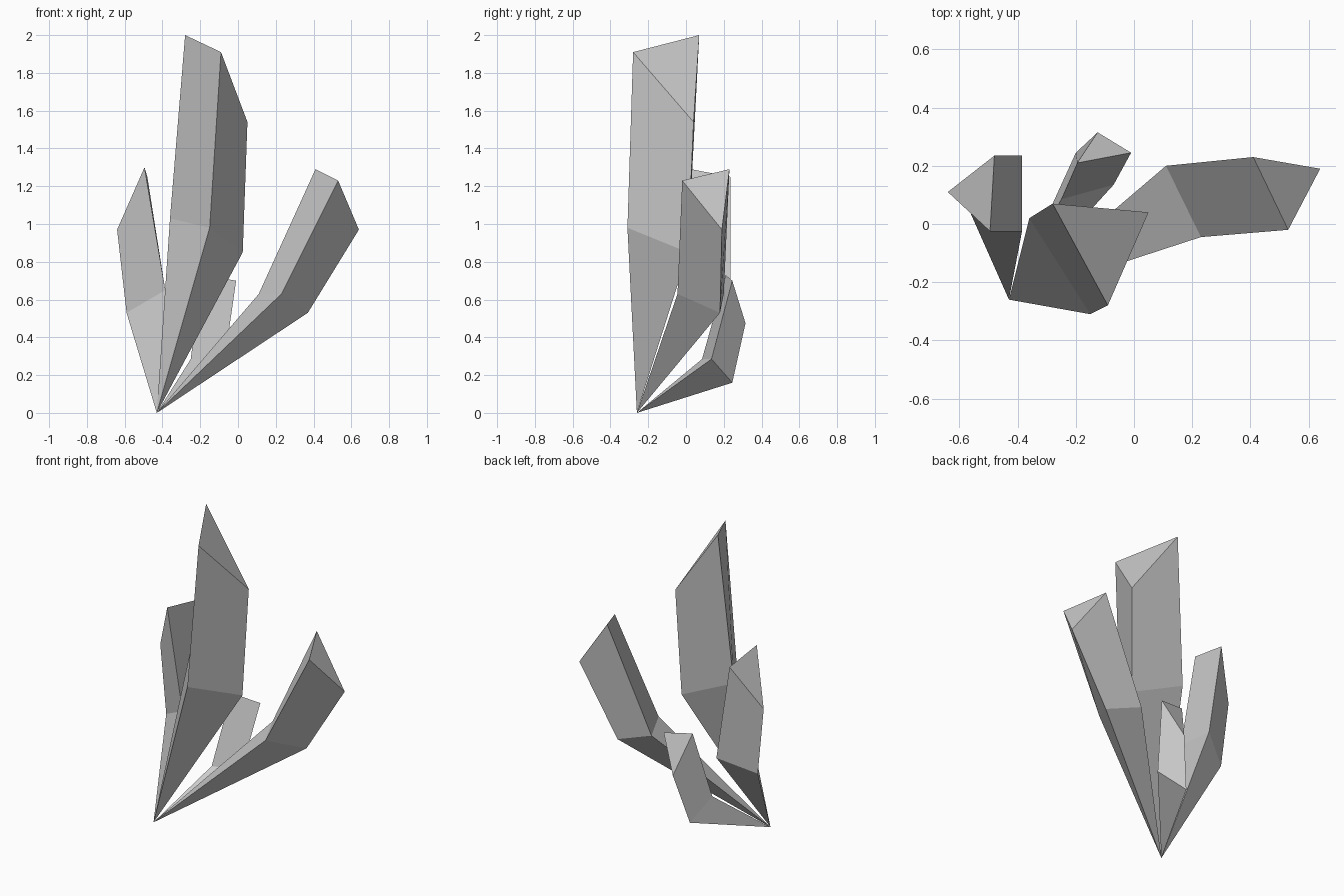
import bpy
import bmesh

# Remove the default cube
cube = bpy.data.objects.get("Cube")
if cube:
    bpy.data.objects.remove(cube, do_unlink=True)

# Single stone-grey material
stone = bpy.data.materials.new("stone_grey")
stone.use_nodes = True
GREY = (0.6, 0.6, 0.6, 1.0)
stone.diffuse_color = GREY
stone.node_tree.nodes["Principled BSDF"].inputs["Base Color"].default_value = GREY

# Shared root point from which every crystal grows
ROOT = (-0.43, -0.26, 0.0)


def build_crystal(name, shoulder, tip):
    """Three-sided crystal: pointed root, shoulder ring, slanted tip ring."""
    mesh = bpy.data.meshes.new(name)
    bm = bmesh.new()
    root = bm.verts.new(ROOT)
    low = [bm.verts.new(p) for p in shoulder]
    high = [bm.verts.new(p) for p in tip]
    for i in range(3):
        j = (i + 1) % 3
        bm.faces.new((root, low[i], low[j]))
        bm.faces.new((low[i], high[i], high[j], low[j]))
    bm.faces.new(high)
    bmesh.ops.recalc_face_normals(bm, faces=bm.faces[:])
    bm.to_mesh(mesh)
    bm.free()
    mesh.materials.append(stone)
    crystal = bpy.data.objects.new(name, mesh)
    bpy.context.collection.objects.link(crystal)
    return crystal


# Tallest crystal, leaning slightly to the left
build_crystal(
    "tall_crystal",
    shoulder=[(-0.36, 0.02, 1.03), (-0.15, -0.31, 0.98), (0.025, 0.01, 0.85)],
    tip=[(-0.28, 0.07, 2.0), (-0.09, -0.28, 1.91), (0.05, 0.04, 1.54)],
)

# Long crystal leaning far out to the left
build_crystal(
    "leaning_crystal",
    shoulder=[(0.11, 0.2, 0.63), (0.23, -0.045, 0.63), (0.37, 0.18, 0.53)],
    tip=[(0.41, 0.23, 1.29), (0.53, -0.02, 1.23), (0.64, 0.19, 0.97)],
)

# Medium crystal on the right side
build_crystal(
    "right_crystal",
    shoulder=[(-0.385, -0.025, 0.65), (-0.385, 0.235, 0.63), (-0.59, 0.1, 0.53)],
    tip=[(-0.495, -0.025, 1.3), (-0.48, 0.235, 1.25), (-0.64, 0.11, 0.97)],
)

# Small crystal at the back
build_crystal(
    "small_back_crystal",
    shoulder=[(-0.25, 0.085, 0.285), (-0.07, 0.135, 0.285), (-0.2, 0.245, 0.16)],
    tip=[(-0.195, 0.21, 0.73), (-0.01, 0.245, 0.7), (-0.125, 0.315, 0.475)],
)
